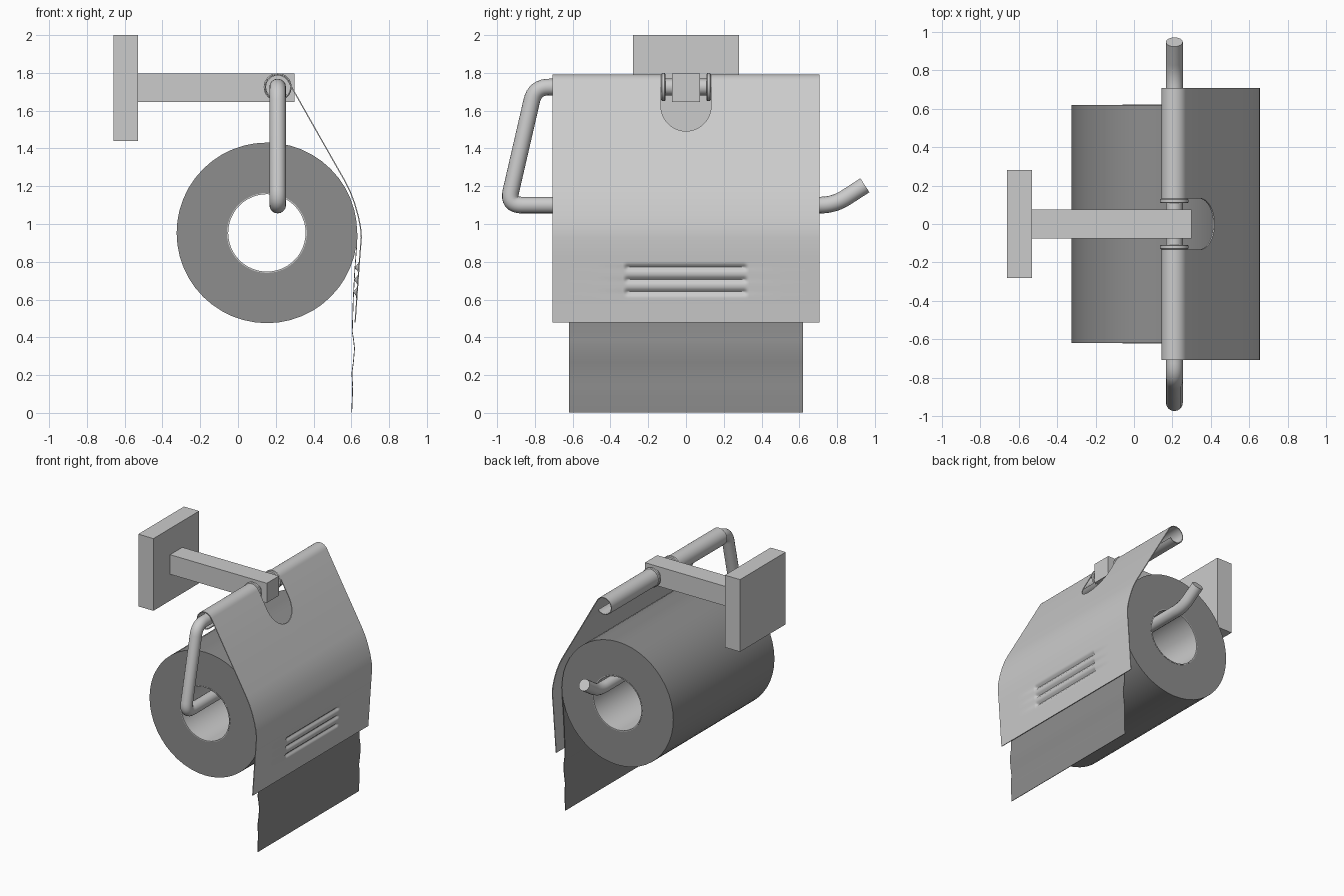
import bpy, bmesh, math
from mathutils import Vector

if "Cube" in bpy.data.objects:
    bpy.data.objects.remove(bpy.data.objects["Cube"])


def finish(name, bm, mat=None):
    bmesh.ops.recalc_face_normals(bm, faces=bm.faces[:])
    me = bpy.data.meshes.new(name)
    bm.to_mesh(me)
    bm.free()
    ob = bpy.data.objects.new(name, me)
    bpy.context.collection.objects.link(ob)
    if mat:
        me.materials.append(mat)
    return ob


def activate(ob):
    bpy.ops.object.select_all(action='DESELECT')
    ob.select_set(True)
    bpy.context.view_layer.objects.active = ob


def smooth(ob, deg=35):
    activate(ob)
    bpy.ops.object.shade_smooth_by_angle(angle=math.radians(deg))


def box(name, x0, x1, y0, y1, z0, z1):
    bm = bmesh.new()
    bmesh.ops.create_cube(bm, size=1)
    for v in bm.verts:
        v.co = ((x0 + x1) / 2 + v.co.x * (x1 - x0),
                (y0 + y1) / 2 + v.co.y * (y1 - y0),
                (z0 + z1) / 2 + v.co.z * (z1 - z0))
    return finish(name, bm)


def lathe(name, prof, cx, cz, n=48, mat=None):
    """Closed (radius, y) profile spun around a y-parallel axis."""
    bm = bmesh.new()
    rings = [[bm.verts.new((cx + r * math.cos(2 * math.pi * i / n), y,
                            cz + r * math.sin(2 * math.pi * i / n)))
              for i in range(n)] for r, y in prof]
    for a, b in zip(rings, rings[1:] + rings[:1]):
        for i in range(n):
            j = (i + 1) % n
            bm.faces.new((a[i], a[j], b[j], b[i]))
    ob = finish(name, bm, mat)
    smooth(ob)
    return ob


def sheet(name, prof, ys, thick, mat=None, dent=None):
    """Thin sheet: (x, z) profile swept along the y stations."""
    bm = bmesh.new()
    rows = [[bm.verts.new((x - (dent(y, z) if dent else 0), y, z)) for y in ys]
            for x, z in prof]
    for a, b in zip(rows, rows[1:]):
        for i in range(len(ys) - 1):
            bm.faces.new((a[i], a[i + 1], b[i + 1], b[i]))
    ob = finish(name, bm, mat)
    m = ob.modifiers.new("thickness", 'SOLIDIFY')
    m.thickness = thick
    m.offset = 0
    activate(ob)
    bpy.ops.object.modifier_apply(modifier=m.name)
    return ob


def fillet(pts, r, n=8):
    """Round the inner corners of a polyline."""
    pts = [Vector(p) for p in pts]
    out = [pts[0]]
    for a, p, b in zip(pts, pts[1:], pts[2:]):
        u, v = (a - p).normalized(), (b - p).normalized()
        p0, p1 = p + u * r, p + v * r
        for i in range(n + 1):
            t = i / n
            out.append(p0 * (1 - t) ** 2 + p * 2 * t * (1 - t) + p1 * t * t)
    return out + [pts[-1]]


paper = bpy.data.materials.new("paper_grey")
paper.diffuse_color = (0.27, 0.27, 0.27, 1)
paper.use_nodes = True
paper.node_tree.nodes["Principled BSDF"].inputs["Base Color"].default_value = paper.diffuse_color
RX, RZ = 0.21, 1.725        # hanger axis

# Wall plate and arm
box("wall_plate", -0.66, -0.53, -0.28, 0.28, 1.44, 2.0)
box("arm", -0.53, 0.30, -0.075, 0.075, 1.645, 1.797)

# Bent hanger rod
path = fillet([(RX, 0.13, RZ), (RX, -0.80, RZ), (RX, -0.944, 1.10),
               (RX, 0.785, 1.10), (RX, 0.947, 1.205)], 0.075)
cu = bpy.data.curves.new("hanger_rod", 'CURVE')
cu.dimensions = '3D'
cu.bevel_depth = 0.044
cu.bevel_resolution = 6
cu.use_fill_caps = True
sp = cu.splines.new('POLY')
sp.points.add(len(path) - 1)
for q, p in zip(sp.points, path):
    q.co = (*p, 1)
rod = bpy.data.objects.new("hanger_rod", cu)
bpy.context.collection.objects.link(rod)
activate(rod)
bpy.ops.object.convert(target='MESH')
smooth(bpy.context.object)

# Collars either side of the arm
for s, side in ((-1, "front"), (1, "back")):
    lathe("collar_" + side, [(0.04, s * 0.108), (0.068, s * 0.108),
                             (0.074, s * 0.113), (0.074, s * 0.127),
                             (0.068, s * 0.132), (0.04, s * 0.132)], RX, RZ, 32)

# Paper roll and its cardboard core
CX, CZ, R = 0.153, 0.953, 0.478
lathe("paper_roll", [(0.212, -0.62), (R, -0.62), (R, 0.62), (0.212, 0.62)],
      CX, CZ, 48, paper)
lathe("roll_core", [(0.205, -0.622), (0.212, -0.622), (0.212, 0.622),
                    (0.205, 0.622)], CX, CZ, 48)

# Loose hanging paper
loose = sheet("hanging_paper", [(0.631, 0.953), (0.627, 0.87), (0.618, 0.75),
              (0.610, 0.6), (0.605, 0.43), (0.612, 0.385), (0.617, 0.34),
              (0.611, 0.27), (0.603, 0.21), (0.607, 0.14), (0.605, 0.07),
              (0.602, 0.001)], [-0.62, 0.62], 0.004, paper)
smooth(loose)

# Cover: curl round the rod, sloping flap, soft bend, hanging lip
prof = []
for i in range(29):
    a = math.radians(-40 - 290.5 * i / 28)
    prof.append((RX + 0.064 * math.cos(a), RZ + 0.064 * math.sin(a)))
prof += [(0.415, 1.493), (0.563, 1.233), (0.593, 1.174), (0.617, 1.11),
         (0.637, 1.04), (0.649, 0.98), (0.653, 0.93)]
for i in range(37):         # close rows where the grooves are pressed
    z = 0.83 - 0.26 * i / 36
    prof.append((0.652 - 0.032 * (0.93 - z) / 0.45, z))
prof.append((0.620, 0.478))


def step(t):
    t = max(0.0, min(1.0, t))
    return t * t * (3 - 2 * t)


def grooves(y, z):
    side = step((0.335 - abs(y)) / 0.03)
    return side * 0.017 * sum(math.exp(-((z - c) / 0.014) ** 2)
                              for c in (0.77, 0.705, 0.64))


half = [0.15, 0.29, 0.305, 0.313, 0.32, 0.328, 0.335, 0.5, 0.708]
ys = [-y for y in reversed(half)] + [0] + half
cover = sheet("cover_flap", prof, ys, 0.006, None, grooves)

# Rounded notch around the arm
bm = bmesh.new()
out = [(0.133, 1.9)] + [(0.133 * math.cos(-math.pi * i / 20),
                         1.625 + 0.133 * math.sin(-math.pi * i / 20))
                        for i in range(21)] + [(-0.133, 1.9)]
f = bm.faces.new([bm.verts.new((0.0, y, z)) for y, z in out])
ex = bmesh.ops.extrude_face_region(bm, geom=[f])
bmesh.ops.translate(bm, vec=(0.56, 0, 0),
                    verts=[v for v in ex["geom"] if isinstance(v, bmesh.types.BMVert)])
cutter = finish("notch_cutter", bm)
cutter.hide_render = True
m = cover.modifiers.new("notch", 'BOOLEAN')
m.operation = 'DIFFERENCE'
m.solver = 'EXACT'
m.object = cutter
activate(cover)
bpy.ops.object.modifier_apply(modifier=m.name)
bpy.data.objects.remove(cutter)
smooth(cover, 50)
